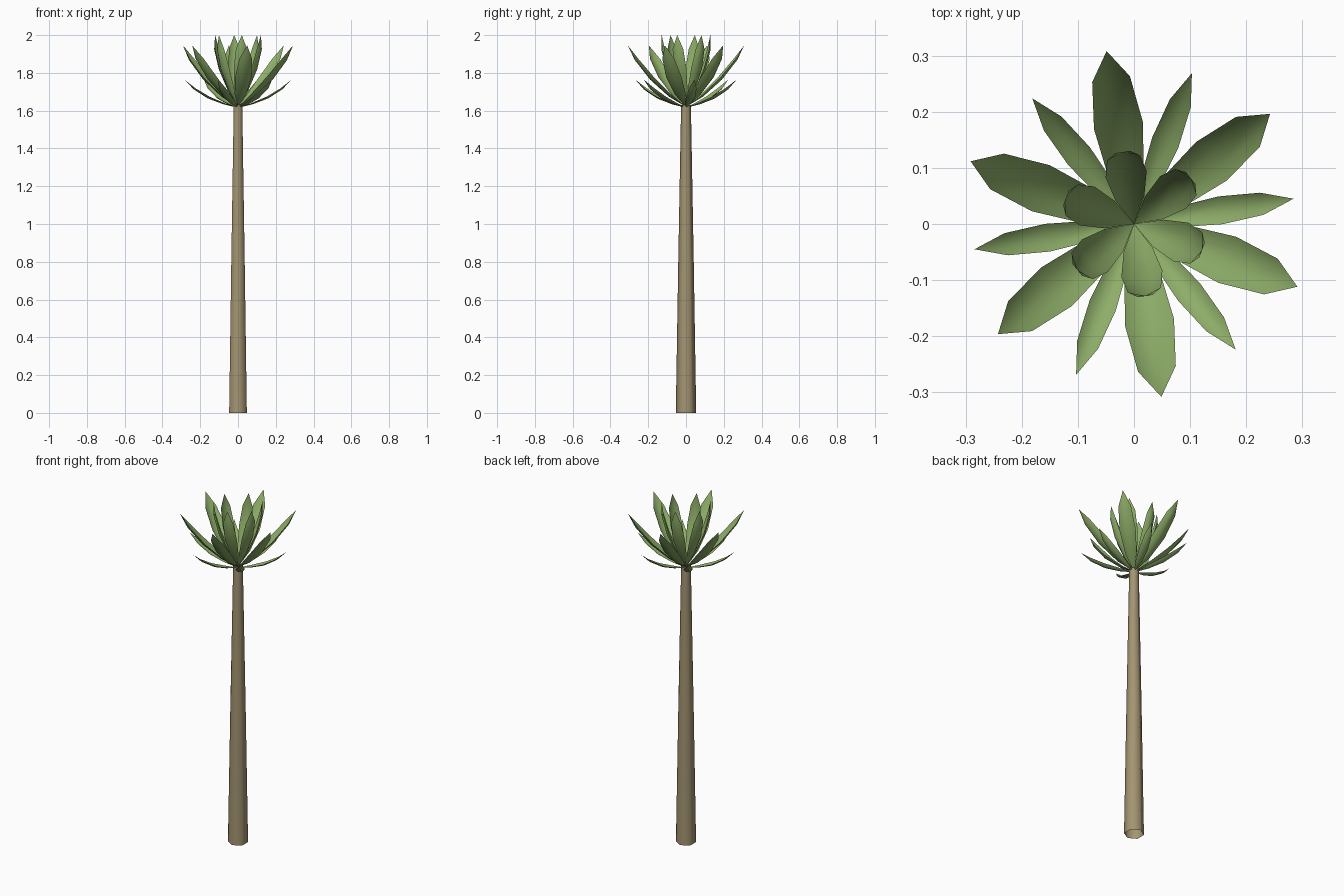
import bpy, bmesh, math
from mathutils import Vector

if "Cube" in bpy.data.objects:
    bpy.data.objects.remove(bpy.data.objects["Cube"])


def material(name, rgb):
    m = bpy.data.materials.new(name)
    m.diffuse_color = (*rgb, 1)
    m.use_nodes = True
    m.node_tree.nodes["Principled BSDF"].inputs["Base Color"].default_value = m.diffuse_color
    return m


bark = material("bark_brown", (0.37, 0.30, 0.17))
green = material("leaf_green", (0.27, 0.42, 0.14))


def finish(bm, name, mat):
    me = bpy.data.meshes.new(name)
    for f in bm.faces:
        f.smooth = True
    bm.to_mesh(me)
    bm.free()
    me.materials.append(mat)
    ob = bpy.data.objects.new(name, me)
    bpy.context.collection.objects.link(ob)
    return ob


# Trunk: open six-sided tapered tube
bm = bmesh.new()
rings = []
for z, r in ((0, 0.054), (0.8, 0.041), (1.63, 0.026)):
    rings.append([bm.verts.new((r * math.cos(a), r * math.sin(a), z))
                  for a in (math.radians(90 + 60 * i) for i in range(6))])
for lo, hi in zip(rings, rings[1:]):
    for i in range(6):
        j = (i + 1) % 6
        bm.faces.new((lo[i], lo[j], hi[j], hi[i]))
finish(bm, "trunk", bark)


# Leaf: cupped blade swept along a curved midrib of (radius, height, half width)
def add_leaf(bm, path, angle):
    out = Vector((math.cos(angle), math.sin(angle), 0))
    side = Vector((-out.y, out.x, 0))
    up = Vector((0, 0, 1))
    rows = []
    for i, (r, z, w) in enumerate(path):
        p, q = path[max(i - 1, 0)], path[min(i + 1, len(path) - 1)]
        tang = out * (q[0] - p[0]) + up * (q[1] - p[1])
        normal = side.cross(tang).normalized()
        if normal.dot(up - out) < 0:
            normal = -normal
        mid = out * r + up * z
        if w == 0:
            rows.append([bm.verts.new(mid)])
        else:
            rows.append([bm.verts.new(mid + side * (w * s) + normal * (w * h))
                         for s, h in ((-1, 0.38), (-0.45, 0), (0.45, 0), (1, 0.38))])
    for a, b in zip(rows, rows[1:]):
        for k in range(3):
            if len(a) == 1:
                bm.faces.new((a[0], b[k + 1], b[k]))
            elif len(b) == 1:
                bm.faces.new((a[k], a[k + 1], b[0]))
            else:
                bm.faces.new((a[k], a[k + 1], b[k + 1], b[k]))


# Three tiers of six leaves: lower narrow, middle broad, inner upright
tiers = {
    "lower_leaves": (9, [(0, 1.615, 0), (0.08, 1.635, 0.018), (0.16, 1.665, 0.025),
                         (0.235, 1.712, 0.020), (0.288, 1.765, 0)]),
    "middle_leaves": (39, [(0, 1.62, 0), (0.09, 1.675, 0.031), (0.19, 1.765, 0.044),
                           (0.272, 1.868, 0.034), (0.312, 1.945, 0)]),
    "inner_leaves": (39, [(0, 1.62, 0), (0.055, 1.71, 0.026), (0.103, 1.82, 0.037),
                          (0.130, 1.925, 0.030), (0.130, 2.0, 0)]),
}
for name, (start, path) in tiers.items():
    bm = bmesh.new()
    for k in range(6):
        add_leaf(bm, path, math.radians(start + 60 * k))
    finish(bm, name, green)
